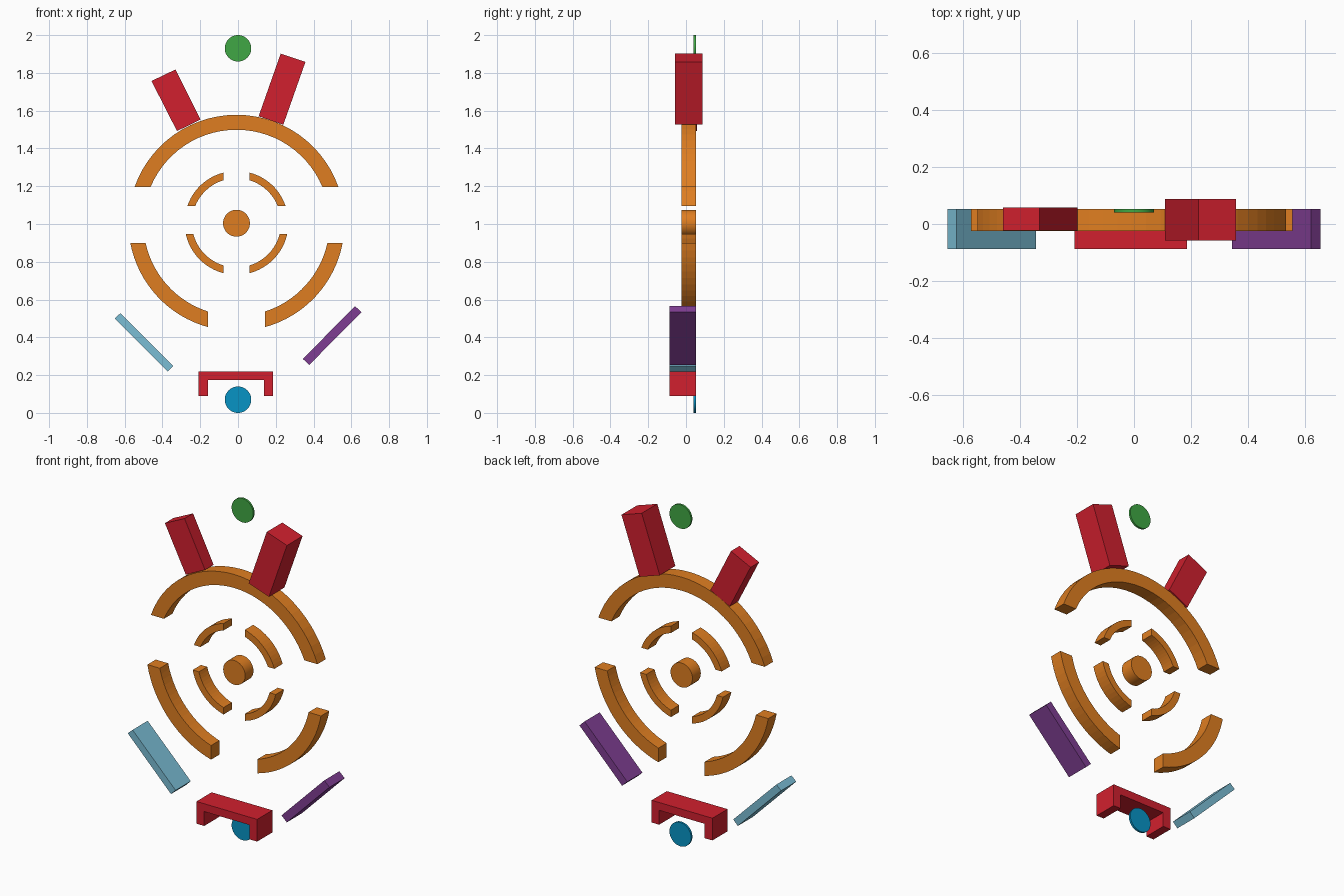
import bpy, bmesh
from math import asin, acos, pi, cos, sin

if "Cube" in bpy.data.objects:
    bpy.data.objects.remove(bpy.data.objects["Cube"])

CX, CZ = -0.008, 1.006          # centre of the rings
BACK = 0.053                    # shared back plane


def material(name, rgb):
    m = bpy.data.materials.new(name)
    m.diffuse_color = [(c / 255) ** 2.2 for c in rgb] + [1]
    m.use_nodes = True
    m.node_tree.nodes["Principled BSDF"].inputs["Base Color"].default_value = m.diffuse_color
    return m


ORANGE = material("orange", (222, 125, 38))
RED = material("red", (208, 37, 50))
CYAN = material("light_blue", (122, 188, 212))
PURPLE = material("purple", (126, 64, 145))
GREEN = material("green", (66, 166, 70))
BLUE = material("blue", (16, 146, 196))


def extrude_xz(name, faces, y0, y1, mat):
    """Extrude a set of flat x-z polygons from y0 to y1."""
    bm = bmesh.new()
    for pts in faces:
        bm.faces.new([bm.verts.new((x, y0, z)) for x, z in pts])
    bmesh.ops.remove_doubles(bm, verts=bm.verts, dist=1e-5)
    front = bm.faces[:]
    new = bmesh.ops.extrude_face_region(bm, geom=front, use_keep_orig=True)["geom"]
    bmesh.ops.translate(bm, vec=(0, y1 - y0, 0),
                        verts=[g for g in new if isinstance(g, bmesh.types.BMVert)])
    bmesh.ops.recalc_face_normals(bm, faces=bm.faces)
    me = bpy.data.meshes.new(name)
    bm.to_mesh(me)
    bm.free()
    me.materials.append(mat)
    ob = bpy.data.objects.new(name, me)
    bpy.context.collection.objects.link(ob)
    return ob


def arc(name, outer, inner, start, end, steps):
    """Ring piece; start and end give the cut angle for each radius."""
    def row(r):
        a, b = start(r), end(r)
        return [(CX + r * cos(a + (b - a) * i / steps),
                 CZ + r * sin(a + (b - a) * i / steps)) for i in range(steps + 1)]
    o, n = row(outer), row(inner)
    quads = [(o[i], o[i + 1], n[i + 1], n[i]) for i in range(steps)]
    extrude_xz(name, quads, -0.024, BACK, ORANGE)


def disc(name, x, z, r, y0, mat):
    pts = [(x + r * cos(2 * pi * i / 48), z + r * sin(2 * pi * i / 48)) for i in range(48)]
    ob = extrude_xz(name, [pts], y0, BACK, mat)
    bpy.ops.object.select_all(action='DESELECT')
    ob.select_set(True)
    bpy.context.view_layer.objects.active = ob
    bpy.ops.object.shade_smooth_by_angle()


# Outer ring: one top arc and two lower arcs, with straight cuts
RO, RI, UP, DOWN, SIDE = 0.572, 0.493, 0.191, -0.106, 0.150
arc("outer_arc_top", RO, RI, lambda r: asin(UP / r), lambda r: pi - asin(UP / r), 28)
arc("outer_arc_lower_right", RO, RI, lambda r: -acos(SIDE / r), lambda r: asin(DOWN / r), 16)
arc("outer_arc_lower_left", RO, RI, lambda r: pi - asin(DOWN / r),
    lambda r: pi + acos(SIDE / r), 16)

# Inner ring: four arcs
SO, SI, UP2, DOWN2, SIDE2 = 0.275, 0.236, 0.089, -0.059, 0.069
arc("inner_arc_upper_right", SO, SI, lambda r: asin(UP2 / r), lambda r: acos(SIDE2 / r), 12)
arc("inner_arc_upper_left", SO, SI, lambda r: pi - acos(SIDE2 / r),
    lambda r: pi - asin(UP2 / r), 12)
arc("inner_arc_lower_right", SO, SI, lambda r: -acos(SIDE2 / r), lambda r: asin(DOWN2 / r), 12)
arc("inner_arc_lower_left", SO, SI, lambda r: pi - asin(DOWN2 / r),
    lambda r: pi + acos(SIDE2 / r), 12)

# Hub and marker discs
disc("hub", CX, 1.004, 0.071, -0.024, ORANGE)
disc("top_disc", 0, 1.93, 0.07, 0.041, GREEN)
disc("bottom_disc", 0, 0.07, 0.07, 0.041, BLUE)

# Slanted blocks above the ring
extrude_xz("right_block", [[(.226, 1.902), (.357, 1.858), (.240, 1.526), (.109, 1.570)]],
           -0.057, 0.087, RED)
extrude_xz("left_block", [[(-.458, 1.757), (-.331, 1.818), (-.198, 1.553), (-.323, 1.492)]],
           -0.022, 0.057, RED)

# Slanted plates beside the base
extrude_xz("left_plate", [[(-.653, .500), (-.622, .528), (-.343, .249), (-.373, .219)]],
           -0.087, BACK, CYAN)
extrude_xz("right_plate", [[(.620, .565), (.653, .533), (.377, .254), (.343, .286)]],
           -0.087, BACK, PURPLE)

# Bracket over the bottom disc
extrude_xz("bracket", [[(-.208, .09), (-.158, .09), (-.158, .174), (.137, .174),
                        (.137, .09), (.185, .09), (.185, .22), (-.208, .22)]],
           -0.087, BACK, RED)
